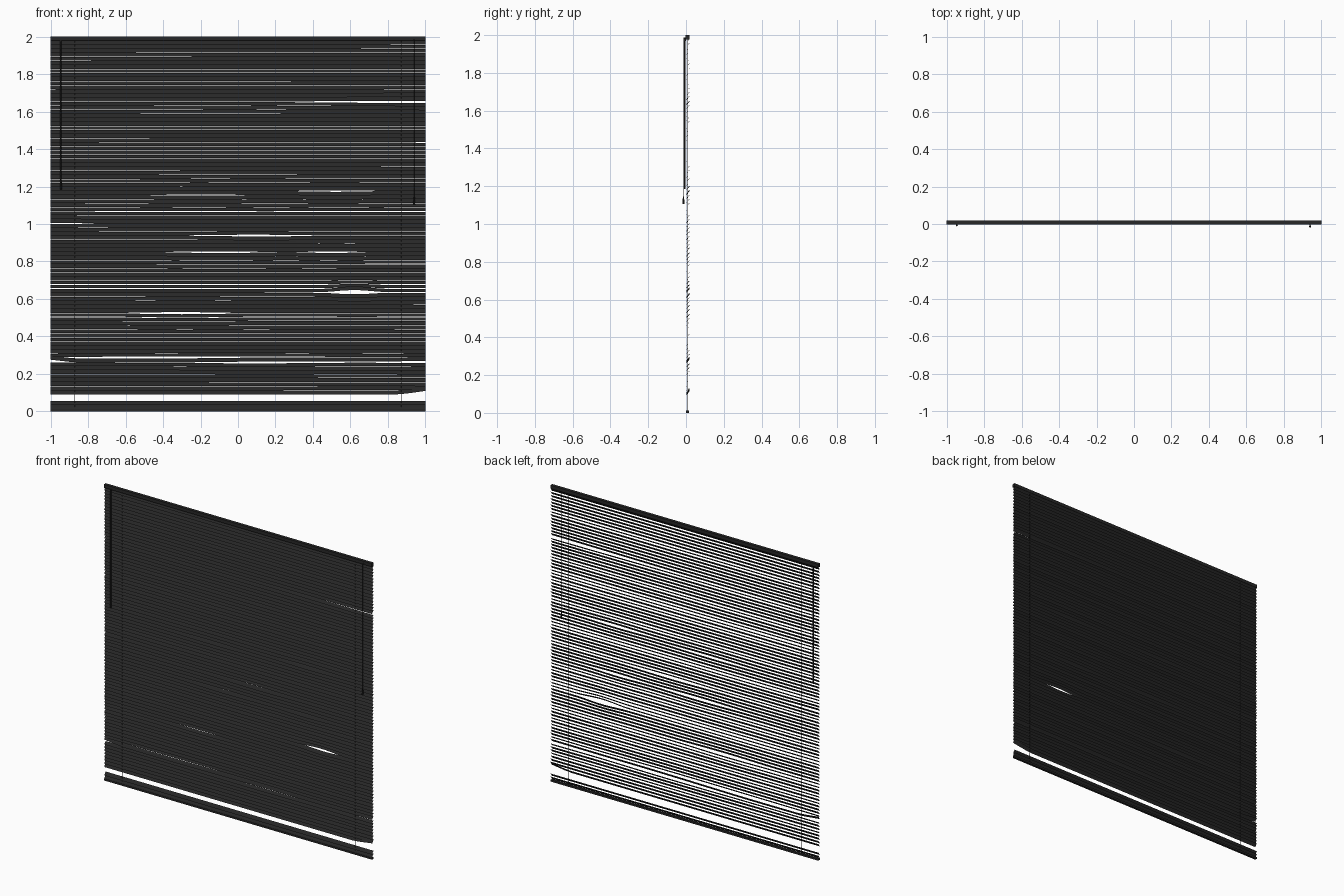
import bpy, bmesh, math, random

if "Cube" in bpy.data.objects:
    bpy.data.objects.remove(bpy.data.objects["Cube"])

random.seed(4)
dark = bpy.data.materials.new("dark_blind")
dark.diffuse_color = (0.02, 0.02, 0.02, 1)
dark.use_nodes = True
dark.node_tree.nodes["Principled BSDF"].inputs["Base Color"].default_value = dark.diffuse_color


def finish(bm, name, smooth=False):
    me = bpy.data.meshes.new(name)
    bm.normal_update()
    bm.to_mesh(me)
    bm.free()
    ob = bpy.data.objects.new(name, me)
    bpy.context.collection.objects.link(ob)
    me.materials.append(dark)
    for p in me.polygons:
        p.use_smooth = smooth
    return ob


def box(name, x0, x1, y0, y1, z0, z1):
    bm = bmesh.new()
    bmesh.ops.create_cube(bm, size=1)
    for v in bm.verts:
        v.co = ((x0 + x1) / 2 + v.co.x * (x1 - x0),
                (y0 + y1) / 2 + v.co.y * (y1 - y0),
                (z0 + z1) / 2 + v.co.z * (z1 - z0))
    return finish(bm, name)


def rod(name, x, y, z0, z1, r0, r1=None, sides=8):
    bm = bmesh.new()
    bmesh.ops.create_cone(bm, cap_ends=True, segments=sides, radius1=r0,
                          radius2=r0 if r1 is None else r1, depth=z1 - z0)
    bmesh.ops.translate(bm, verts=bm.verts, vec=(x, y, (z0 + z1) / 2))
    return finish(bm, name)


# Places where slats are pried apart: x, z, half width, half opening
DENTS = [
    (1.2, 1.645, 1.3, .008), (-.2, 1.16, .35, .004), (.52, 1.175, .3, .005),
    (.1, .935, .4, .005), (-.1, .845, .4, .006), (.5, .84, .25, .005),
    (.62, .64, .2, .013), (-.3, .525, .4, .006), (.2, .265, .8, .006),
    (-1.1, 1.012, .5, .004), (-.4, .285, 1.3, .006), (1.1, .255, .6, .006),
]
# Rows with a straight narrow gap across the full width
GAPS = [1.82, 1.645, 1.52, 1.43, 1.41, 1.35, 1.24, 1.07, 1.05, .95, .80, .76,
        .68, .66, .635, .505, .485, .42, .38, .295, .26, .19]


def shift(x, z):
    d = 0
    for cx, cz, w, a in DENTS:
        t = abs(x - cx) / w
        if t < 1:
            fall = 0.5 + 0.5 * math.cos(math.pi * t)
            d += math.copysign(a * fall * math.exp(-abs(z - cz) / .035), z - cz)
    return d


# Slats: slightly crowned strips, low front edge and high back edge
H, W, PITCH, Y0 = .0212, .0155, .0217, .0095
rows = [1.968 - i * PITCH for i in range(87)] + [.044, .0235]
bm = bmesh.new()
N = 40
for i, z in enumerate(rows):
    low = i >= 87
    near = any(abs(z - g) < PITCH / 2 for g in GAPS)
    h = H - (.004 if near and not low else 0)
    roll = 0 if low else random.uniform(-.0007, .0007)
    prev = None
    for k in range(N + 1):
        x = -1 + 2 * k / N
        zz = z + (0 if low else shift(x, z) + roll * x)
        y = Y0
        end = max(0, abs(x) - .87) / .13
        # loose ends bent up beyond the cords
        if i == 86 and x > 0:
            zz += .018 * end
            y += .002 * end
        if abs(z - .268) < PITCH / 2 and x < 0:
            zz += .014 * end
        ring = [bm.verts.new((x, y - W / 2, zz - h / 2)),
                bm.verts.new((x, y - .0012, zz + .001)),
                bm.verts.new((x, y + W / 2, zz + h / 2))]
        if prev:
            for j in range(2):
                bm.faces.new((prev[j], ring[j], ring[j + 1], prev[j + 1]))
        prev = ring
finish(bm, "slats", True)

# Head rail and bottom rail
box("head_rail", -1, 1, -.003, .018, 1.978, 2)
box("bottom_rail", -1, 1, .001, .017, 0, .012)

# Lift cords through the slats
for s in (-1, 1):
    rod("lift_cord", .87 * s, .0095, .01, 1.98, .0015, sides=6)

# Tilt wand with hook and grip
rod("tilt_wand", -.945, -.007, 1.2, 1.975, .0035)
rod("wand_grip", -.945, -.007, 1.185, 1.225, .0055)
box("wand_hook", -.949, -.941, -.010, 0, 1.97, 1.982)

# Pull cord with tassel
rod("pull_cord", .94, -.0125, 1.14, 1.985, .0012, sides=6)
box("cord_guide", .937, .943, -.0145, 0, 1.981, 1.987)
rod("cord_tassel", .94, -.0135, 1.105, 1.145, .006, .003)
